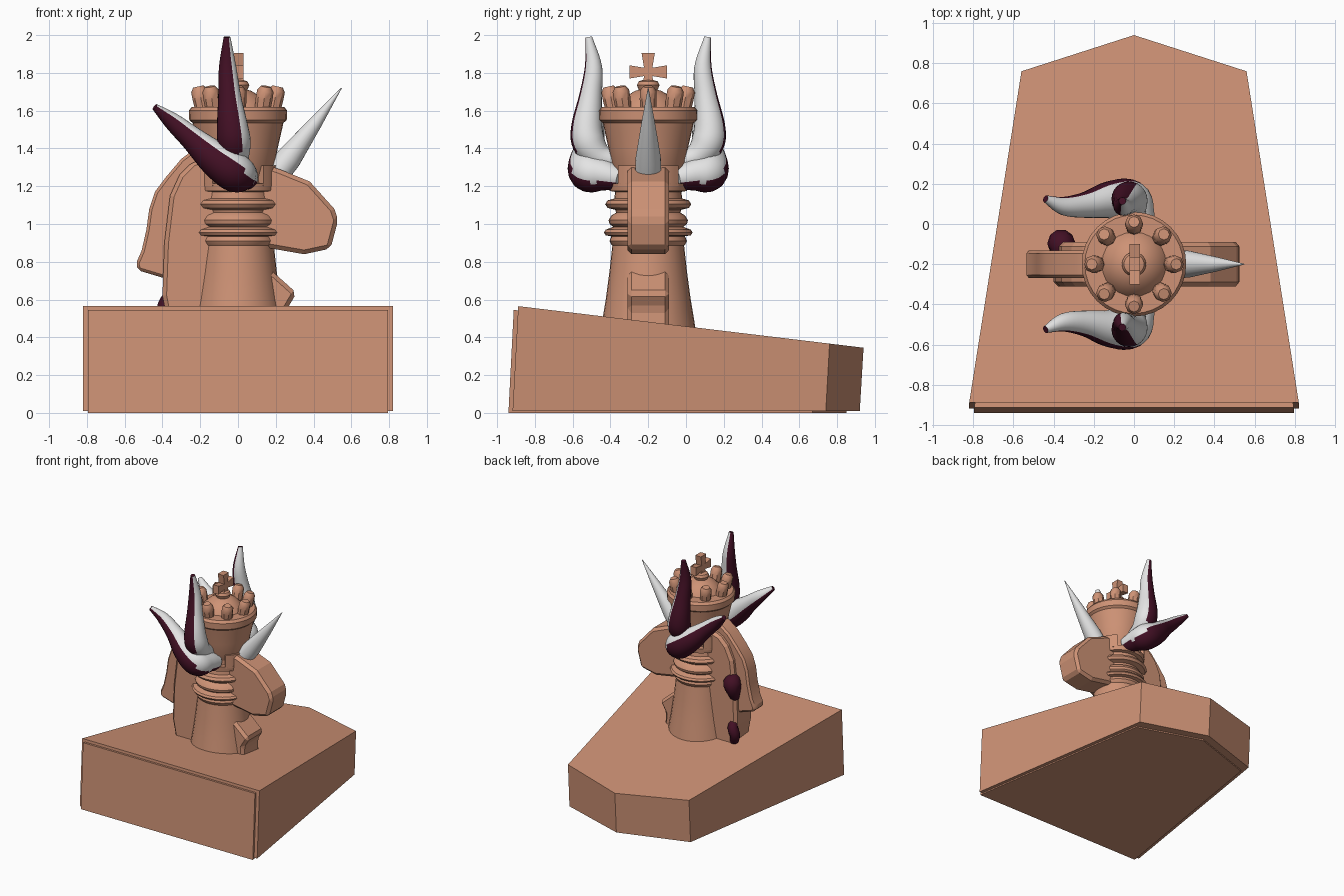
import bpy, bmesh, math
from mathutils import Vector

if "Cube" in bpy.data.objects:
    bpy.data.objects.remove(bpy.data.objects["Cube"])

CY = -0.2  # centre line of the figure in y


def material(name, rgb):
    m = bpy.data.materials.new(name)
    m.diffuse_color = (*rgb, 1)
    m.use_nodes = True
    m.node_tree.nodes["Principled BSDF"].inputs["Base Color"].default_value = m.diffuse_color
    return m


WOOD = material("tan_wood", (0.62, 0.29, 0.18))
WHITE = material("horn_white", (0.78, 0.78, 0.78))
DARK = material("dark_plum", (0.055, 0.005, 0.018))


def finish(name, bm, mats, smooth=None, bevel=0):
    bmesh.ops.recalc_face_normals(bm, faces=bm.faces[:])
    me = bpy.data.meshes.new(name)
    bm.to_mesh(me)
    bm.free()
    ob = bpy.data.objects.new(name, me)
    bpy.context.collection.objects.link(ob)
    for m in mats:
        me.materials.append(m)
    if bevel:
        mod = ob.modifiers.new("bevel", 'BEVEL')
        mod.width, mod.segments = bevel, 1
    if smooth:
        bpy.ops.object.select_all(action='DESELECT')
        ob.select_set(True)
        bpy.context.view_layer.objects.active = ob
        bpy.ops.object.shade_smooth_by_angle(angle=math.radians(smooth))
    return ob


def loft(bm, rings):
    """Skin closed rings of points and cap both ends."""
    vs = [[bm.verts.new(p) for p in r] for r in rings]
    n = len(vs[0])
    for a, b in zip(vs, vs[1:]):
        for i in range(n):
            bm.faces.new((a[i], a[(i + 1) % n], b[(i + 1) % n], b[i]))
    bm.faces.new(vs[0])
    bm.faces.new(vs[-1])


def lathe(name, profile, n=32, smooth=35):
    bm = bmesh.new()
    loft(bm, [[(r * math.cos(2 * math.pi * i / n), CY + r * math.sin(2 * math.pi * i / n), z)
               for i in range(n)] for r, z in profile])
    return finish(name, bm, [WOOD], smooth)


def side_plate(name, outline, half, bevel, smooth=None):
    """Outline in x, z given thickness in y."""
    bm = bmesh.new()
    loft(bm, [[(x, CY + s * half, z) for x, z in outline] for s in (-1, 1)])
    return finish(name, bm, [WOOD], smooth, bevel)


def slab(name, bottom, top):
    bm = bmesh.new()
    loft(bm, [bottom, top])
    return finish(name, bm, [WOOD])


def wedge(front, shoulder, tip, z_front, z_tip, w0, w1):
    """Five-sided outline on a sloping plane."""
    zs = z_front + (z_tip - z_front) * (shoulder - front) / (tip - front)
    return [(-w0, front, z_front), (w0, front, z_front), (w1, shoulder, zs),
            (0, tip, z_tip), (-w1, shoulder, zs)]


# Wedge-shaped base with a slightly offset inner slab
slab("base_wedge", wedge(-0.918, 0.74, 0.92, 0.01, 0.01, 0.82, 0.56),
     wedge(-0.888, 0.76, 0.94, 0.565, 0.345, 0.82, 0.56))
slab("base_inner_slab", wedge(-0.94, 0.67, 0.85, 0, 0, 0.795, 0.54),
     wedge(-0.912, 0.69, 0.87, 0.545, 0.33, 0.795, 0.54))

# Turned column with collars
lathe("column", [(0.26, 0.38), (0.245, 0.48), (0.225, 0.6), (0.205, 0.75), (0.19, 0.885),
                 (0.195, 0.89), (0.205, 0.91), (0.195, 0.935), (0.225, 0.94), (0.235, 0.955),
                 (0.225, 0.97), (0.185, 0.985), (0.205, 1.0), (0.21, 1.02), (0.195, 1.045),
                 (0.17, 1.06), (0.175, 1.075), (0.215, 1.085), (0.228, 1.105), (0.215, 1.125),
                 (0.18, 1.135), (0.175, 1.17), (0.205, 1.175), (0.21, 1.215), (0.17, 1.216),
                 (0.17, 1.3)])

# Battlements round the upper collar
bm = bmesh.new()
for k in range(6):
    rings = []
    for i in range(5):
        a = math.radians(60 * k + 30 - 20 + 10 * i)
        c, s = math.cos(a), math.sin(a)
        rings.append([(r * c, CY + r * s, z) for r, z in
                      ((0.15, 1.2), (0.21, 1.2), (0.21, 1.31), (0.15, 1.31))])
    loft(bm, rings)
finish("battlements", bm, [WOOD], 30)

# Flared crown and cap
lathe("crown", [(0.17, 1.25), (0.195, 1.31), (0.21, 1.4), (0.235, 1.51), (0.24, 1.535),
                (0.258, 1.55), (0.26, 1.6), (0.245, 1.62), (0.16, 1.62)])
lathe("crown_cap", [(0.17, 1.6), (0.15, 1.64), (0.11, 1.68), (0.07, 1.705), (0.05, 1.71),
                    (0.06, 1.735), (0.05, 1.755), (0.02, 1.765)], 24)


def smooth_path(pts, steps=5):
    """Catmull-Rom through (x, y, z, radius) points."""
    v = [Vector(p) for p in pts]
    v = [2 * v[0] - v[1]] + v + [2 * v[-1] - v[-2]]
    out = []
    for a, b, c, d in zip(v, v[1:], v[2:], v[3:]):
        for k in range(steps):
            t = k / steps
            out.append(0.5 * (2 * b + (c - a) * t + (2 * a - 5 * b + 4 * c - d) * t * t
                              + (3 * b - a - 3 * c + d) * t ** 3))
    return out + [v[-2]]


def tube(bm, path, ref, n=20):
    rings = []
    for i, p in enumerate(path):
        d = (path[min(i + 1, len(path) - 1)] - path[max(i - 1, 0)]).to_3d().normalized()
        u = (ref - d * ref.dot(d)).normalized()
        w = d.cross(u)
        rings.append([p.to_3d() + p[3] * (u * math.cos(2 * math.pi * k / n)
                                          + w * math.sin(2 * math.pi * k / n)) for k in range(n)])
    loft(bm, rings)


# Ring of crown points
bm = bmesh.new()
for k in range(8):
    c, s = math.cos(math.pi * k / 4), math.sin(math.pi * k / 4)
    pts = [Vector((r * c, CY + r * s, z, w)) for r, z, w in
           ((0.18, 1.58, 0.04), (0.195, 1.66, 0.045), (0.205, 1.705, 0.044), (0.21, 1.728, 0.028))]
    tube(bm, pts, Vector((-s, c, 0)), 8)
finish("crown_points", bm, [WOOD], 40)

# Flared cross on top
quarter = [(0.022, 0.022), (0.1, 0.035), (0.1, -0.035), (0.022, -0.022)]
outline = []
for k in range(4):
    c, s = round(math.cos(k * math.pi / 2)), round(math.sin(k * math.pi / 2))
    outline += [(a * c + b * s, a * s - b * c) for a, b in quarter[:3]]
bm = bmesh.new()
loft(bm, [[(x, CY + a, 1.805 + b) for a, b in outline] for x in (-0.022, 0.03)])
finish("top_cross", bm, [WOOD])

# Horse body, muzzle and chest, with mane
side_plate("horse_body",
           [(-0.36, 0.42), (0.27, 0.42), (0.26, 0.55), (0.31, 0.635), (0.17, 0.76), (0.12, 0.88),
            (0.35, 0.84), (0.49, 0.87), (0.53, 1.02), (0.51, 1.08), (0.38, 1.225), (0.22, 1.29),
            (0.1, 1.33), (-0.12, 1.36), (-0.24, 1.33), (-0.31, 1.26), (-0.36, 1.15),
            (-0.39, 0.9), (-0.40, 0.62)], 0.11, 0.022)
side_plate("horse_mane",
           [(-0.1, 1.43), (-0.22, 1.405), (-0.3, 1.345), (-0.38, 1.25), (-0.44, 1.17),
            (-0.47, 1.08), (-0.485, 0.97), (-0.51, 0.86), (-0.54, 0.79), (-0.53, 0.755),
            (-0.38, 0.71), (-0.3, 1.0), (-0.2, 1.25)], 0.068, 0.015, 35)

# Straight pointed horn on the forehead
bm = bmesh.new()
tube(bm, [Vector(p) for p in ((0.19, CY, 1.25, 0.07), (0.27, CY, 1.35, 0.067),
                              (0.41, CY, 1.535, 0.036), (0.548, CY, 1.72, 0.002))],
     Vector((0, 1, 0)), 24)
finish("forehead_horn", bm, [WHITE], 40)

# Paired curved horns, white on the inner face and dark on the outer face
LOWER = [(0.05, -0.05, 1.24, 0.06), (0.02, 0.04, 1.26, 0.085), (-0.02, 0.115, 1.275, 0.105),
         (-0.12, 0.12, 1.345, 0.093), (-0.24, 0.095, 1.45, 0.065), (-0.35, 0.09, 1.545, 0.046),
         (-0.44, 0.125, 1.62, 0.018)]
UPPER = [(0.0, -0.02, 1.33, 0.05), (-0.01, 0.06, 1.36, 0.07), (-0.02, 0.115, 1.43, 0.088),
         (-0.03, 0.125, 1.52, 0.082), (-0.045, 0.105, 1.68, 0.06), (-0.055, 0.09, 1.83, 0.046),
         (-0.058, 0.115, 1.99, 0.018)]
for side, s in (("left", 1), ("right", -1)):
    for level, pts, ref in (("lower", LOWER, Vector((0.62, 0, 0.78))),
                            ("upper", UPPER, Vector((1, 0, 0)))):
        bm = bmesh.new()
        tube(bm, smooth_path([(x, CY + s * (y - CY), z, r) for x, y, z, r in pts]), ref, 24)
        bmesh.ops.recalc_face_normals(bm, faces=bm.faces[:])
        pale = (ref + Vector((0, -0.35 * s, 0))).normalized()
        for f in bm.faces:
            f.material_index = 0 if f.normal.dot(pale) > 0.1 else 1
        finish(f"{side}_{level}_horn", bm, [WHITE, DARK], 40)

# Dark hooked tail, partly buried in the left flank
bm = bmesh.new()
tube(bm, smooth_path([(-0.36, -0.16, 0.99, 0.04), (-0.36, -0.1, 0.97, 0.07),
                      (-0.37, -0.1, 0.9, 0.055), (-0.36, -0.14, 0.82, 0.03)], 3),
     Vector((1, 0, 0)), 10)
tube(bm, smooth_path([(-0.35, -0.15, 0.65, 0.03), (-0.37, -0.09, 0.6, 0.04),
                      (-0.39, -0.09, 0.54, 0.04), (-0.36, -0.12, 0.46, 0.03)], 3),
     Vector((1, 0, 0)), 10)
finish("tail_hook", bm, [DARK], 40)
